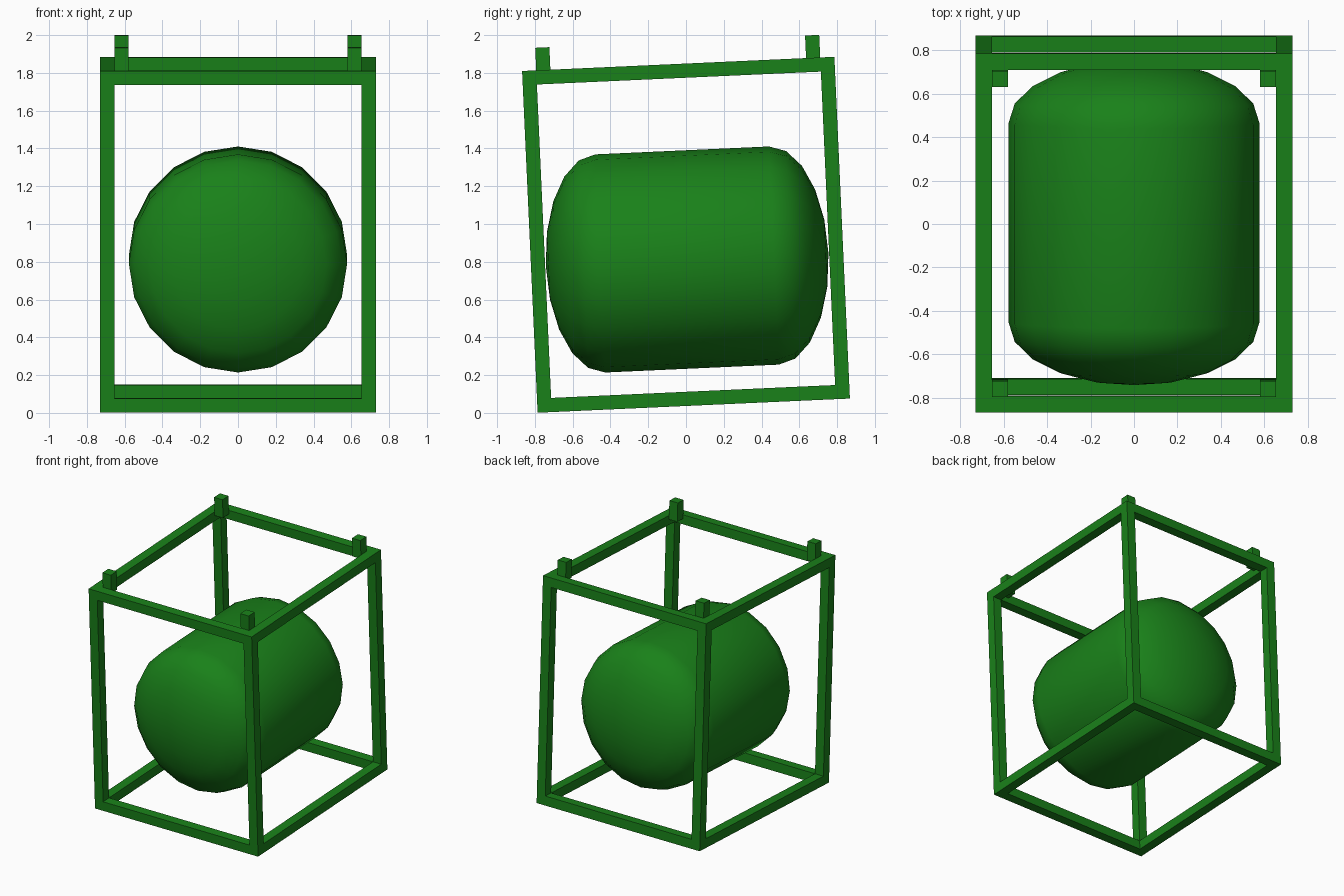
import bpy, bmesh, math
from mathutils import Matrix

if "Cube" in bpy.data.objects:
    bpy.data.objects.remove(bpy.data.objects["Cube"])

TILT = math.radians(2.6)
PLACE = Matrix.Translation((0, 0, 0.943)) @ Matrix.Rotation(TILT, 4, 'X')
HX, HY, HZ, T = 0.73, 0.8275, 0.9055, 0.075   # frame half sizes, bar thickness
CX, CY, CZ = HX - T / 2, HY - T / 2, HZ - T / 2

green = bpy.data.materials.new("green_paint")
green.diffuse_color = (0.01, 0.22, 0.01, 1)
green.use_nodes = True
green.node_tree.nodes["Principled BSDF"].inputs["Base Color"].default_value = green.diffuse_color


def add_object(name, bm):
    mesh = bpy.data.meshes.new(name)
    bmesh.ops.recalc_face_normals(bm, faces=bm.faces)
    bm.to_mesh(mesh)
    bm.free()
    mesh.materials.append(green)
    obj = bpy.data.objects.new(name, mesh)
    obj.matrix_world = PLACE
    bpy.context.collection.objects.link(obj)
    return obj


def boxes(name, size, centres):
    bm = bmesh.new()
    for c in centres:
        bmesh.ops.create_cube(bm, size=1, matrix=Matrix.Translation(c) @ Matrix.Diagonal((*size, 1)))
    return add_object(name, bm)


signs = [(a, b) for a in (-1, 1) for b in (-1, 1)]

# Open box frame: upright posts, then rails fitted between them
boxes("corner_posts", (T, T, 2 * HZ), [(a * CX, b * CY, 0) for a, b in signs])
boxes("cross_rails", (2 * (HX - T), T, T), [(0, a * CY, b * CZ) for a, b in signs])
boxes("side_rails", (T, 2 * (HY - T), T), [(a * CX, 0, b * CZ) for a, b in signs])

# Stacking pegs tucked into the inner top corners
boxes("stacking_pegs", (T, T, 0.15), [(a * (CX - T), b * (CY - T), 0.95) for a, b in signs])

# Tank: straight barrel with flattened domes, turned about the y axis
R, HALF, DOME, AXIS_Z, SIDES = 0.578, 0.46, 0.289, -0.131, 20
angles = [math.radians(18 * i) for i in range(6)]
half = [(R * math.cos(a), HALF + DOME * math.sin(a)) for a in angles]
profile = [(r, -y) for r, y in reversed(half)] + half
bm = bmesh.new()
verts = [bm.verts.new((0, y, AXIS_Z + r)) for r, y in profile]
edges = [bm.edges.new(pair) for pair in zip(verts, verts[1:])]
bmesh.ops.spin(bm, geom=verts + edges, cent=(0, 0, AXIS_Z), axis=(0, 1, 0),
               angle=2 * math.pi, steps=SIDES, use_duplicate=False)
bmesh.ops.remove_doubles(bm, verts=bm.verts, dist=1e-4)
for f in bm.faces:
    f.smooth = True
add_object("tank", bm)
